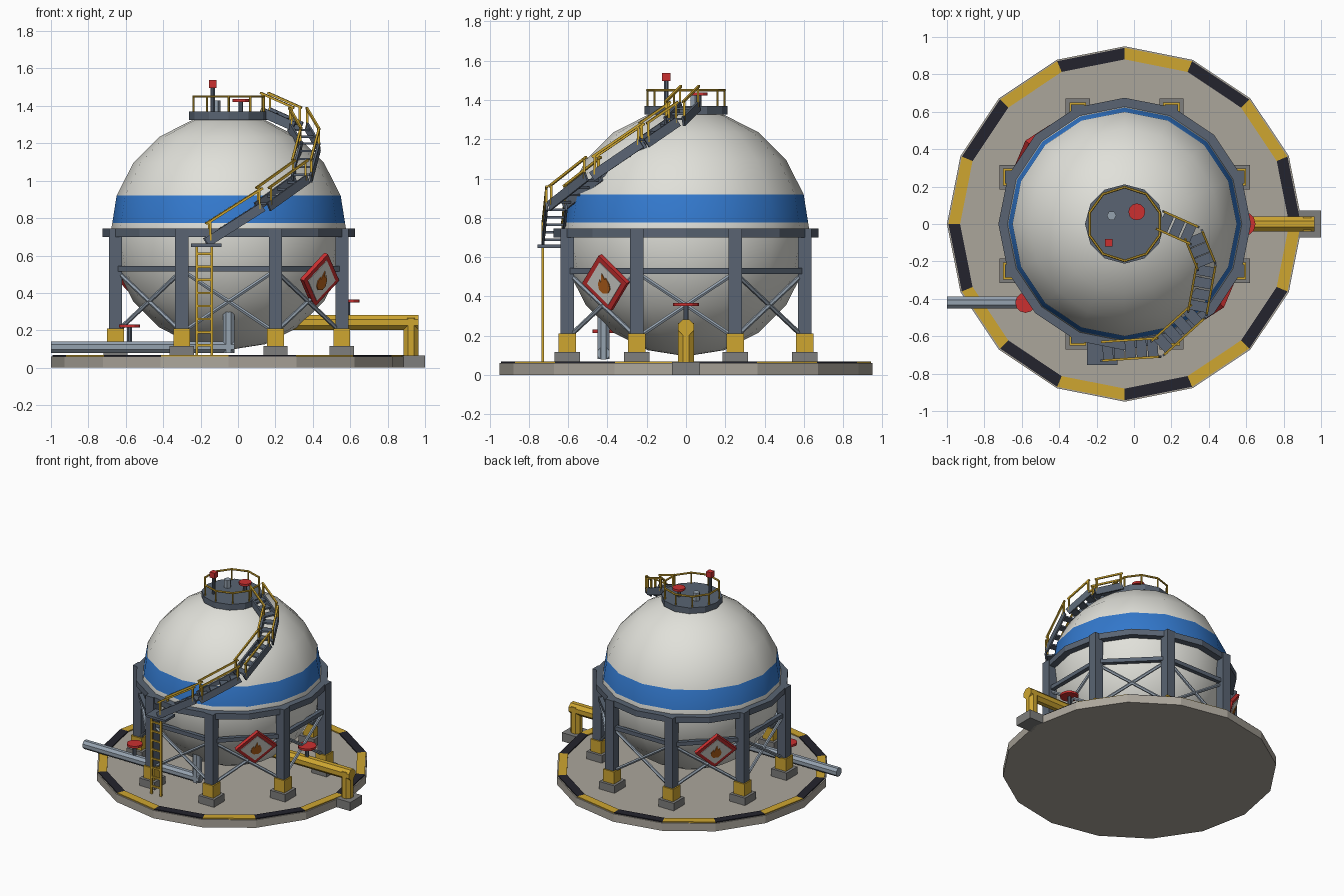
import bpy, bmesh
from math import sin, cos, pi, radians
from mathutils import Vector, Matrix

old = bpy.data.objects.get("Cube")
if old:
    bpy.data.objects.remove(old)


def material(name, *rgb):
    m = bpy.data.materials.new(name)
    m.use_nodes = True
    m.diffuse_color = (*rgb, 1)
    m.node_tree.nodes["Principled BSDF"].inputs["Base Color"].default_value = (*rgb, 1)
    return m


CONCRETE = material("concrete", .41, .38, .33)
WHITE = material("tank white", .75, .75, .70)
BLUE = material("band blue", .033, .19, .61)
STEEL = material("dark steel", .10, .127, .17)
PIPE = material("light steel", .30, .36, .43)
YELLOW = material("safety yellow", .62, .38, .03)
BLACK = material("stripe black", .017, .017, .026)
RED = material("signal red", .60, .03, .03)
FOOT = material("footing grey", .21, .21, .205)
ORANGE = material("flame orange", .50, .13, .012)

CX = -.05   # tank axis


def polar(r, degrees, z):
    a = radians(degrees)
    return Vector((CX + r * cos(a), r * sin(a), z))


def finish(name, bm, *mats):
    bmesh.ops.recalc_face_normals(bm, faces=bm.faces)
    me = bpy.data.meshes.new(name)
    bm.to_mesh(me)
    bm.free()
    for m in mats:
        me.materials.append(m)
    ob = bpy.data.objects.new(name, me)
    bpy.context.collection.objects.link(ob)
    return ob


def block(name, matrix, size, mat):
    bm = bmesh.new()
    bmesh.ops.create_cube(bm, size=1, matrix=matrix @ Matrix.Diagonal((*size, 1)))
    return finish(name, bm, mat)


def box(name, centre, size, mat, yaw=0):
    m = Matrix.Translation(centre) @ Matrix.Rotation(yaw, 4, 'Z')
    return block(name, m, size, mat)


def frame(x, y, z, origin):
    m = Matrix((x, y, z)).transposed().to_4x4()
    m.translation = origin
    return m


def beam(name, p, q, width, height, mat):
    p, q = Vector(p), Vector(q)
    d = (q - p).normalized()
    side = Vector((0, 0, 1)).cross(d)
    side = side.normalized() if side.length > .01 else Vector((0, 1, 0))
    m = frame(d, side, d.cross(side), (p + q) / 2)
    return block(name, m, ((q - p).length, width, height), mat)


def rod(name, p, q, r, mat, n=8):
    p, q = Vector(p), Vector(q)
    m = Matrix.Translation((p + q) / 2) @ (q - p).to_track_quat('Z', 'Y').to_matrix().to_4x4()
    bm = bmesh.new()
    bmesh.ops.create_cone(bm, cap_ends=True, segments=n, radius1=r, radius2=r,
                          depth=(q - p).length, matrix=m @ Matrix.Rotation(pi / n if n < 10 else 0, 4, 'Z'))
    return finish(name, bm, mat)


def ring(name, r_in, r_out, z0, z1, n, *mats):
    bm = bmesh.new()
    loops = [[bm.verts.new(polar(r, 360 * i / n, z)) for i in range(n)]
             for r, z in ((r_in, z0), (r_out, z0), (r_out, z1), (r_in, z1))]
    for i in range(n):
        for a, b in zip(loops, loops[1:] + loops[:1]):
            j = (i + 1) % n
            f = bm.faces.new((a[i], a[j], b[j], b[i]))
            f.material_index = i % len(mats)
    return finish(name, bm, *mats)


def handwheel(name, x, y, z0, z1, r):
    rod(name + "_stem", (x, y, z0), (x, y, z1), .014, STEEL)
    rod(name, (x, y, z1 - .008), (x, y, z1 + .008), r, RED, 12)


# Ground slab with hazard striping
rod("base_slab", (CX, 0, 0), (CX, 0, .06), .95, CONCRETE, 16)
ring("hazard_stripes", .88, .942, .058, .068, 16, BLACK, YELLOW)

# Spherical tank with painted band
bm = bmesh.new()
bmesh.ops.create_uvsphere(bm, u_segments=16, v_segments=10, radius=.63,
                          matrix=Matrix.Translation((CX, 0, .725)))
bmesh.ops.bisect_plane(bm, geom=bm.verts[:] + bm.edges[:] + bm.faces[:],
                       plane_co=(0, 0, .775), plane_no=(0, 0, 1))
for f in bm.faces:
    f.smooth = True
    f.material_index = int(.775 < f.calc_center_median().z < .92)
finish("tank_sphere", bm, WHITE, BLUE)
ring("ring_girder", .60, .675, .70, .745, 16, STEEL)

# Legs, footings and bracing
for i in range(8):
    a, b = 22.5 + 45 * i, 67.5 + 45 * i
    p = polar(.655, a, 0)
    box("footing", p + Vector((0, 0, .087)), (.13, .13, .06), FOOT)
    box("leg_sleeve", p + Vector((0, 0, .16)), (.09, .09, .1), YELLOW)
    box("leg", p + Vector((0, 0, .43)), (.07, .07, .63), STEEL)
    beam("tie_beam", polar(.655, a, .53), polar(.655, b, .53), .03, .03, STEEL)
    rod("cross_brace", polar(.65, a, .19), polar(.65, b, .52), .012, PIPE, 6)
    rod("cross_brace", polar(.65, b, .19), polar(.65, a, .52), .012, PIPE, 6)

# Top platform with railing and fittings
rod("top_platform", (CX, 0, 1.325), (CX, 0, 1.37), .212, STEEL, 12)
for i in range(10):
    a, b = 36 * i + 18, 36 * i + 54
    rod("platform_post", polar(.197, a, 1.36), polar(.197, a, 1.455), .006, YELLOW, 6)
    rod("platform_rail", polar(.197, a, 1.45), polar(.197, b, 1.45), .007, YELLOW, 6)
handwheel("top_valve_wheel", .015, .065, 1.36, 1.43, .045)
rod("vent", (-.12, .045, 1.36), (-.12, .045, 1.43), .026, PIPE, 6)
rod("beacon_pole", (-.135, -.1, 1.36), (-.135, -.1, 1.5), .012, STEEL)
box("beacon", (-.135, -.1, 1.517), (.042, .042, .042), RED)

# Winding stair in straight flights
path = [Vector(p) for p in ((-.17, -.68, .67), (.13, -.66, .86), (.34, -.47, 1.01),
                            (.385, -.22, 1.18), (.32, -.06, 1.29), (.14, .02, 1.37))]
UP = Vector((0, 0, 1))
for p, q in zip(path, path[1:]):
    d = q - p
    side = UP.cross(d).normalized() * .05
    yaw = d.to_2d().angle_signed(Vector((1, 0)))
    for s in (side, -side):
        beam("stair_stringer", p + s, q + s, .012, .05, STEEL)
        rail = UP * .1
        beam("stair_rail", p + s + rail, q + s + rail, .012, .012, YELLOW)
        for t in (.06, .94):
            foot = p.lerp(q, t) + s
            beam("stair_post", foot, foot + rail, .012, .012, YELLOW)
    steps = max(3, round(d.length / .075))
    for k in range(steps):
        box("stair_tread", p.lerp(q, (k + .5) / steps), (.055, .1, .012), STEEL, yaw)

# Landing and ladder
box("stair_landing", (-.17, -.695, .655), (.165, .12, .018), STEEL)
for x in (-.22, -.14):
    beam("ladder_rail", (x, -.73, .06), (x, -.73, .66), .014, .014, YELLOW)
for k in range(8):
    z = .12 + .07 * k
    beam("ladder_rung", (-.22, -.73, z), (-.14, -.73, z), .012, .012, YELLOW)

# Inlet pipe
rod("inlet_pipe", (-1, -.42, .11), (-.02, -.42, .11), .034, PIPE)
rod("inlet_riser", (CX, -.42, .08), (CX, -.42, .32), .034, PIPE)
handwheel("inlet_wheel", -.58, -.42, .13, .222, .055)

# Outlet pipe with its own footing
rod("outlet_pipe", (.28, 0, .242), (.965, 0, .242), .043, YELLOW)
rod("outlet_drop", (.925, 0, .06), (.925, 0, .265), .043, YELLOW)
box("outlet_footing", (.935, 0, .033), (.13, .145, .066), FOOT)
handwheel("outlet_wheel", .585, 0, .27, .358, .065)

# Diamond warning signs leaning with the lower tank surface
FLAME = ((-.018, -.05), (-.036, -.03), (-.036, 0), (-.02, .022), (-.016, .004), (.002, .055),
         (.014, .02), (.022, .03), (.036, 0), (.036, -.03), (.018, -.05))
for angle in (-40, 140):
    out = polar(1, angle, 0) - Vector((CX, 0, 0))
    normal = (out * cos(radians(18)) - UP * sin(radians(18))).normalized()
    across = UP.cross(out)
    m = frame(across, normal.cross(across), normal, polar(.635, angle, .47))
    turned = m @ Matrix.Rotation(pi / 4, 4, 'Z')
    block("sign_frame", turned, (.21, .21, .026), RED)
    block("sign_panel", turned @ Matrix.Translation((0, 0, .014)), (.16, .16, .006), WHITE)
    bm = bmesh.new()
    face = bm.faces.new([bm.verts.new(m @ Vector((x, y, .017))) for x, y in FLAME])
    top = bmesh.ops.extrude_face_region(bm, geom=[face])["geom"]
    bmesh.ops.translate(bm, vec=normal * .005,
                        verts=[v for v in top if isinstance(v, bmesh.types.BMVert)])
    finish("sign_flame", bm, ORANGE)
    # Bracket back to the tank
    beam("sign_bracket", m.translation, polar(.5, angle, .5), .03, .03, STEEL)
